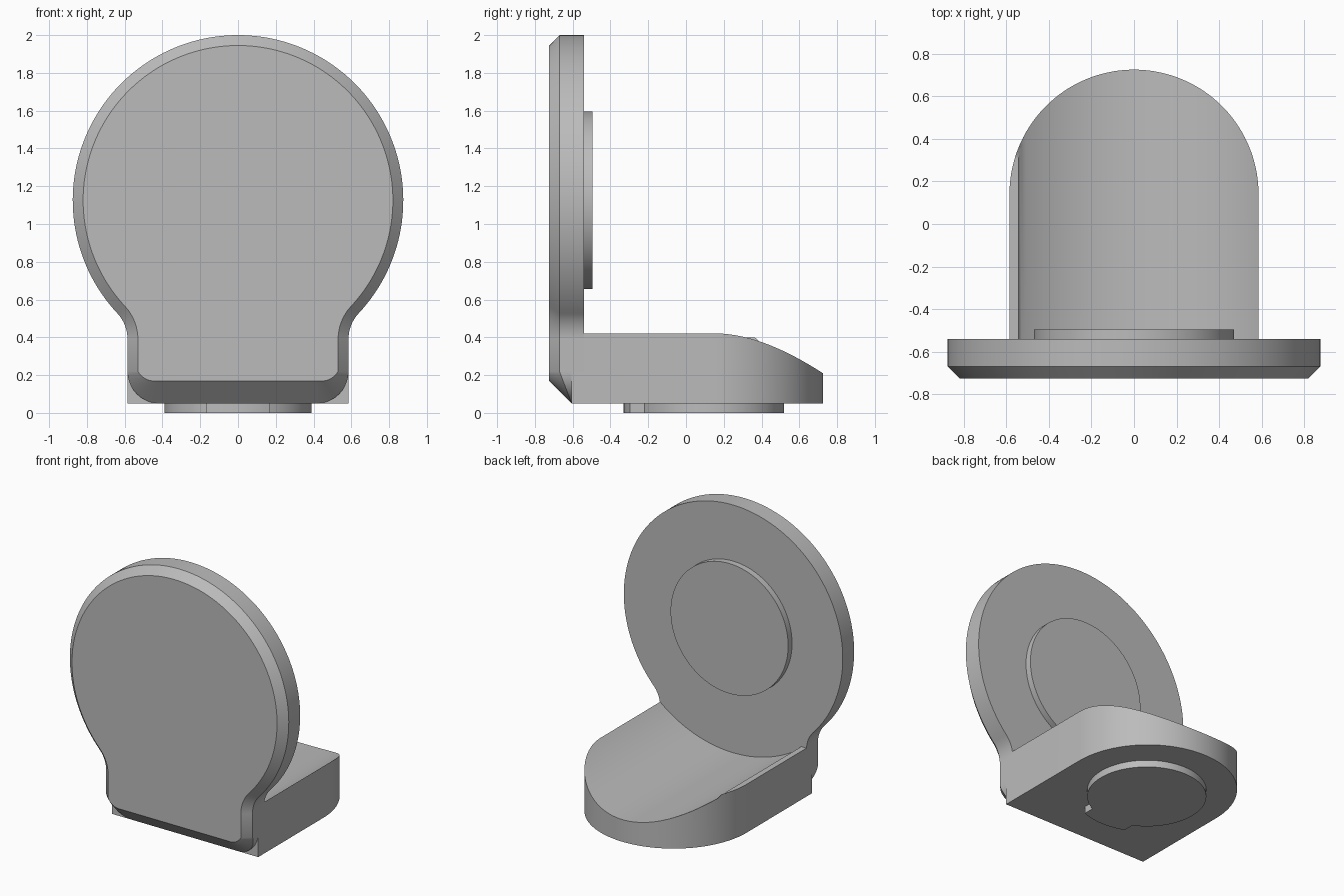
import bpy, bmesh
from math import sin, cos, sqrt, radians, atan2, degrees, pi

cube = bpy.data.objects.get("Cube")
if cube:
    bpy.data.objects.remove(cube, do_unlink=True)

grey = bpy.data.materials.new("plain grey")
grey.use_nodes = True
colour = (0.5, 0.5, 0.5, 1)
grey.diffuse_color = colour
grey.node_tree.nodes["Principled BSDF"].inputs["Base Color"].default_value = colour

DISC_Z, DISC_R = 1.125, 0.875      # upright round plate
HALF_W, FLOOR = 0.585, 0.05        # neck and base half width, underside height
FRONT, BACK = -0.725, -0.54        # plate faces


def finish(name, bm):
    bmesh.ops.recalc_face_normals(bm, faces=bm.faces)
    mesh = bpy.data.meshes.new(name)
    bm.to_mesh(mesh)
    bm.free()
    mesh.materials.append(grey)
    obj = bpy.data.objects.new(name, mesh)
    bpy.context.collection.objects.link(obj)
    bpy.ops.object.select_all(action='DESELECT')
    obj.select_set(True)
    bpy.context.view_layer.objects.active = obj
    bpy.ops.object.shade_smooth_by_angle(angle=radians(30))
    return obj


def arc(cx, cz, r, start, end, steps):
    """Points on an arc, each with its radial direction."""
    result = []
    for i in range(steps + 1):
        a = radians(start + (end - start) * i / steps)
        result.append((cx + r * cos(a), cz + r * sin(a), cos(a), sin(a)))
    return result


def loft(name, rings):
    """Closed solid through matching rings of points."""
    bm = bmesh.new()
    loops = [[bm.verts.new(p) for p in ring] for ring in rings]
    n = len(loops[0])
    for a, b in zip(loops, loops[1:]):
        for i in range(n):
            j = (i + 1) % n
            bm.faces.new((a[i], a[j], b[j], b[i]))
    bm.faces.new(loops[0])
    bm.faces.new(loops[-1])
    return finish(name, bm)


# Upright plate: disc, concave neck fillets, rounded bottom, chamfered front
fillet = 0.2
fx = HALF_W + fillet
fz = DISC_Z - sqrt((DISC_R + fillet) ** 2 - fx ** 2)
meet = degrees(atan2(fz - DISC_Z, fx))
corner = 0.17
half = [(x, z, nx, nz, 0.055) for x, z, nx, nz in arc(0, DISC_Z, DISC_R, 90, meet, 64)]
half += [(x, z, -nx, -nz, 0.055)
         for x, z, nx, nz in arc(fx, fz, fillet, 180 + meet, 180, 12)[1:]]
half += [(x, z, nx, nz, 0.055 - 0.065 * nz)
         for x, z, nx, nz in arc(HALF_W - corner, FLOOR + corner, corner, 0, -90, 12)]
outline = half + [(-x, z, -nx, nz, d) for x, z, nx, nz, d in reversed(half[1:])]
loft("upright_plate", [
    [(x - nx * d, FRONT, z - nz * d) for x, z, nx, nz, d in outline],
    [(x, FRONT + d, z) for x, z, nx, nz, d in outline],
    [(x, BACK, z) for x, z, nx, nz, d in outline]])

# Raised round pad on the back of the plate
circle = arc(0, DISC_Z, 0.47, 0, 360, 96)[:-1]
loft("plate_pad", [[(x, y, z) for x, z, _, _ in circle] for y in (BACK - 0.02, -0.495)])

# Base: rounded far end, top hollowed by a cylinder concentric with the disc
END_Y, RIM_R, TROUGH_R = 0.14, 0.57, 0.915
BASE_FRONT = -0.605


def trough(x):
    if x < -0.54:
        return 0.4
    return DISC_Z - sqrt(TROUGH_R ** 2 - x * x)


bm = bmesh.new()
columns = []
steps = 72
for i in range(steps + 1):
    a = pi - pi * i / steps
    xo, yo = HALF_W * cos(a), END_Y + HALF_W * sin(a)
    xi, yi = RIM_R * cos(a), END_Y + RIM_R * sin(a)
    columns.append([bm.verts.new(p) for p in (
        (xo, BASE_FRONT, FLOOR), (xo, yo, FLOOR), (xo, yo, trough(xo)),
        (xi, yi, trough(xi)), (xi, BASE_FRONT, trough(xi)))])
for a, b in zip(columns, columns[1:]):
    for k in range(5):
        m = (k + 1) % 5
        bm.faces.new((a[k], a[m], b[m], b[k]))
for bf, bb, rb, tb, tf in (columns[0], columns[-1]):
    rf = bm.verts.new((rb.co.x, BASE_FRONT, rb.co.z))
    bm.faces.new((bf, bb, rb, rf))
    bm.faces.new((rf, rb, tb, tf))
    bm.faces.new((bf, rf, tf))
finish("base", bm)

# Round foot under the base with a short front tab
FOOT_Y, FOOT_R, TAB_R, TAB_W = 0.13, 0.39, 0.46, 0.17
gap = degrees(atan2(TAB_W, sqrt(FOOT_R ** 2 - TAB_W ** 2)))
tab = degrees(atan2(TAB_W, sqrt(TAB_R ** 2 - TAB_W ** 2)))
foot = arc(0, FOOT_Y, FOOT_R, -90 + gap, 270 - gap, 80)
foot += arc(0, FOOT_Y, TAB_R, 270 - tab, 270 + tab, 12)
loft("foot", [[(x, y, z) for x, y, _, _ in foot] for z in (0, FLOOR + 0.02)])
